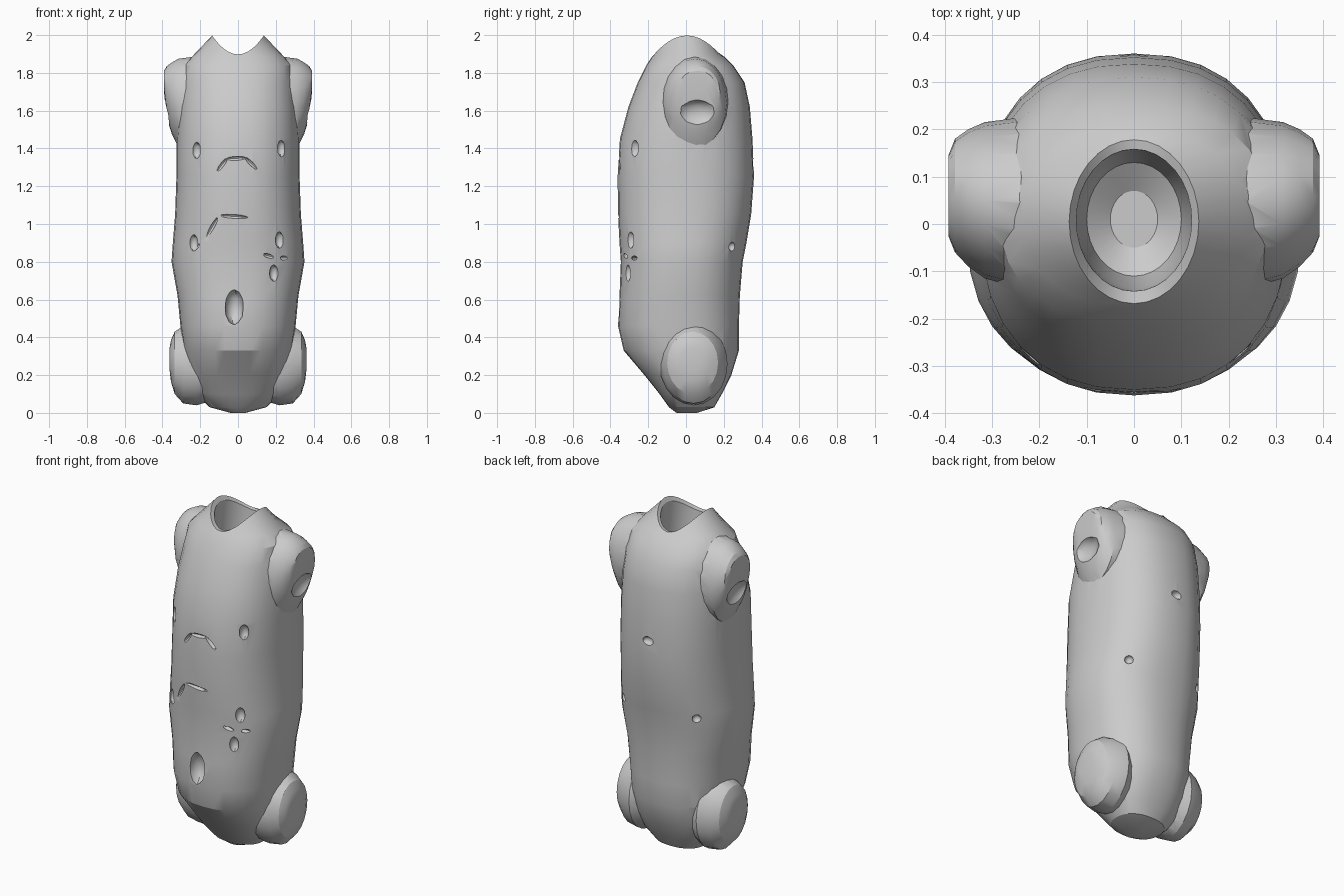
import bpy, bmesh
from math import cos, sin, pi, atan2, hypot
from mathutils import Matrix

if "Cube" in bpy.data.objects:
    bpy.data.objects.remove(bpy.data.objects["Cube"])

# torso profile: z, half width, front y, back y
PROFILE = [(0.0, .04, -.05, .06), (.03, .15, -.09, .15), (.10, .22, -.14, .19),
           (.20, .26, -.22, .24), (.33, .285, -.33, .28), (.46, .305, -.36, .28),
           (.62, .32, -.352, .285), (.80, .352, -.345, .30), (.90, .345, -.352, .32),
           (1.05, .333, -.36, .345), (1.25, .326, -.362, .36), (1.45, .325, -.35, .352),
           (1.62, .315, -.305, .338), (1.75, .30, -.255, .31), (1.84, .285, -.21, .25)]
N = 32
POW = 2.3


def power(v, e):
    return abs(v) ** e * (1 if v >= 0 else -1)


def ring(z, hx, yf, yb, p=POW, lift=0):
    pts = []
    for i in range(N):
        a = 2 * pi * i / N
        c, s = power(cos(a), 2 / p), power(sin(a), 2 / p)
        pts.append((hx * c, (yf + yb) / 2 + (yb - yf) / 2 * s, z + lift * cos(a) ** 2))
    return pts


def loft(name, rings):
    bm = bmesh.new()
    vs = [[bm.verts.new(p) for p in r] for r in rings]
    n = len(rings[0])
    for a, b in zip(vs, vs[1:]):
        for i in range(n):
            bm.faces.new((a[i], a[(i + 1) % n], b[(i + 1) % n], b[i]))
    bm.faces.new(vs[0])
    bm.faces.new(vs[-1])
    bmesh.ops.triangulate(bm, faces=[f for f in bm.faces if len(f.verts) > 4])
    bmesh.ops.recalc_face_normals(bm, faces=bm.faces)
    me = bpy.data.meshes.new(name)
    bm.to_mesh(me)
    bm.free()
    ob = bpy.data.objects.new(name, me)
    bpy.context.collection.objects.link(ob)
    return ob


def limb_stump(name, sections, side):
    # elliptical sections along x: x, centre z, radius z, centre y, radius y
    return loft(name, [[(side * x, cy + ry * cos(2 * pi * i / 20), cz + rz * sin(2 * pi * i / 20))
                        for i in range(20)] for x, cz, rz, cy, ry in sections])


def surface_y(x, z, side=-1):
    for a, b in zip(PROFILE, PROFILE[1:]):
        if a[0] <= z <= b[0]:
            t = (z - a[0]) / (b[0] - a[0])
            hx, yf, yb = [a[k] + t * (b[k] - a[k]) for k in (1, 2, 3)]
            s = max(0, 1 - (abs(x) / hx) ** POW) ** (1 / POW)
            return (yf + yb) / 2 + side * (yb - yf) / 2 * s


cutter_bm = []


def pit(loc, size, tilt=0):
    bm = bmesh.new()
    m = Matrix.Translation(loc) @ Matrix.Rotation(tilt, 4, 'Y') @ Matrix.Diagonal((*size, 1))
    bmesh.ops.create_icosphere(bm, subdivisions=2, radius=1, matrix=m)
    me = bpy.data.meshes.new("pit_cutter")
    bm.to_mesh(me)
    bm.free()
    ob = bpy.data.objects.new("pit_cutter", me)
    bpy.context.collection.objects.link(ob)
    cutter_bm.append(ob)


# torso shell with saddle-shaped neck rim and hollow neck
rings = [ring(*p) for p in PROFILE]
rings += [ring(1.885, .235, -.18, .205, 2.1, .01),
          ring(1.898, .137, -.168, .178, 2, .10),
          ring(1.895, .122, -.142, .158, 2, .08),
          ring(1.76, .118, -.135, .15, 2),
          ring(1.64, .10, -.11, .13, 2),
          ring(1.60, .05, -.05, .07, 2)]
torso = loft("torso", rings)

# shoulders and hips
SHOULDER = [(.12, 1.62, .22, .04, .15), (.24, 1.645, .24, .045, .18), (.315, 1.64, .235, .05, .165),
            (.35, 1.665, .19, .055, .145), (.378, 1.70, .135, .06, .12), (.392, 1.755, .055, .06, .085)]
HIP = [(.12, .26, .19, .02, .15), (.22, .26, .22, .04, .18), (.29, .255, .205, .04, .16),
       (.335, .265, .165, .035, .135), (.355, .275, .11, .03, .10), (.362, .285, .06, .03, .06)]
parts = []
for s in (1, -1):
    parts += [limb_stump("shoulder", SHOULDER, s), limb_stump("hip", HIP, s)]
    # hollow under the arm socket
    pit((s * .395, .06, 1.585), (.05, .105, .075))

# small pits on the chest, belly and back
for x, z in ((-.22, 1.39), (.23, 1.40), (-.235, .90), (.22, .915), (.19, .74)):
    pit((x, surface_y(x, z), z), (.025, .03, .045))
for x, z, w in ((0, 1.32, .035), (-.24, .88, .025), (.24, .88, .025)):
    pit((x, surface_y(x, z, 1), z), (w, .025, .025))

# navel
pit((-.02, surface_y(-.02, .56), .56), (.05, .06, .095))

# belly and chest folds
for path in (((-.27, .84), (-.18, .91), (-.10, 1.045), (.05, 1.035)),
             ((.13, .84), (.20, .82), (.29, .82)),
             ((-.11, 1.28), (-.06, 1.345), (.04, 1.35), (.10, 1.29))):
    for (x0, z0), (x1, z1) in zip(path, path[1:]):
        x, z = (x0 + x1) / 2, (z0 + z1) / 2
        pit((x, surface_y(x, z), z), (hypot(x1 - x0, z1 - z0) * .55, .016, .011),
            -atan2(z1 - z0, x1 - x0))

# combine into one body
for ob, op in [(p, 'UNION') for p in parts] + [(c, 'DIFFERENCE') for c in cutter_bm]:
    m = torso.modifiers.new(op.lower(), 'BOOLEAN')
    m.object, m.operation, m.solver = ob, op, 'EXACT'
bpy.context.view_layer.objects.active = torso
torso.select_set(True)
for m in list(torso.modifiers):
    bpy.ops.object.modifier_apply(modifier=m.name)
for ob in parts + cutter_bm:
    bpy.data.objects.remove(ob)
bpy.ops.object.shade_smooth_by_angle(angle=pi / 7)
